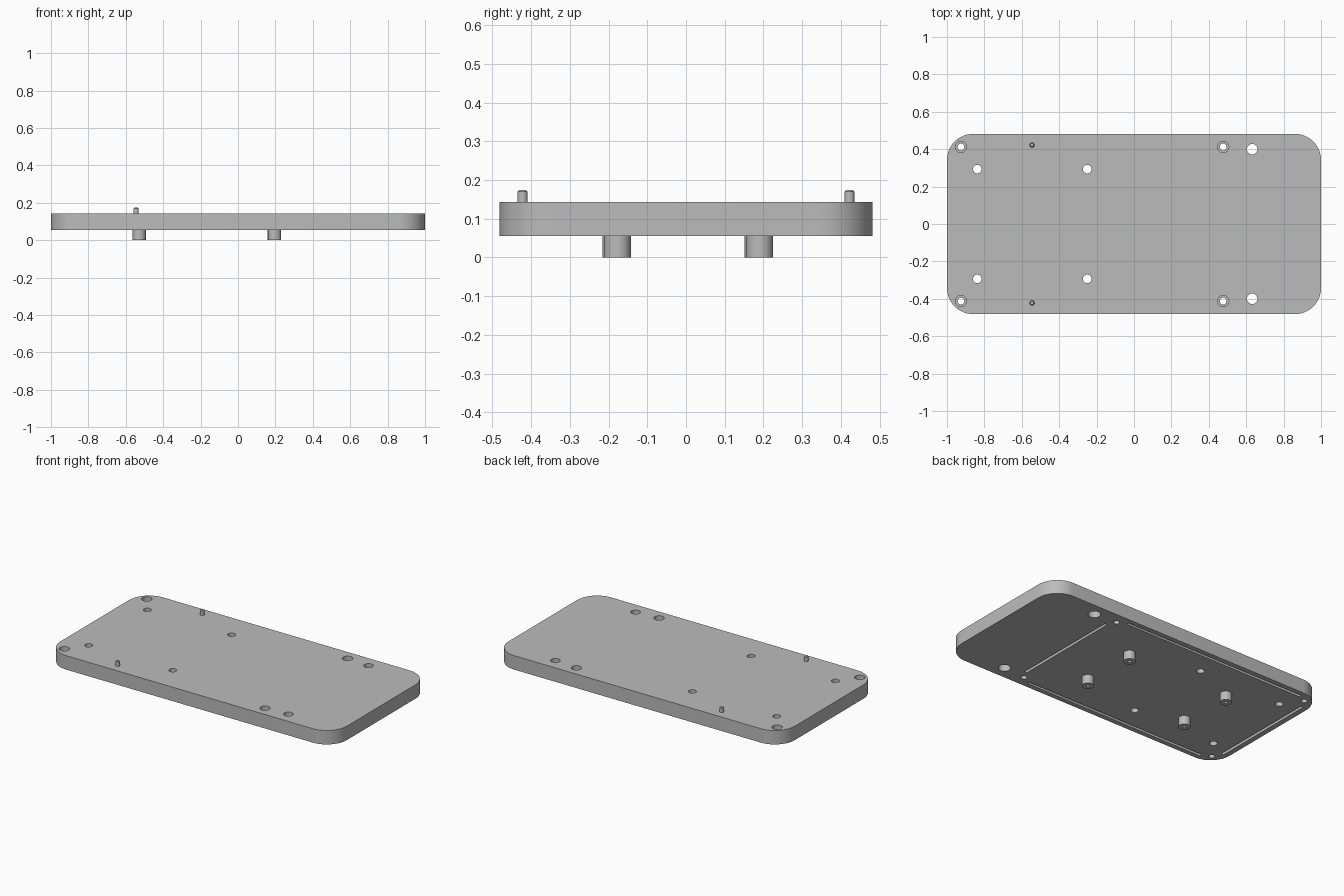
import bpy, bmesh, math

if "Cube" in bpy.data.objects:
    bpy.data.objects.remove(bpy.data.objects["Cube"])

Z0, Z1 = 0.055, 0.143          # plate underside and top
HX, HY, R = 1.0, 0.482, 0.14   # plate half sizes and corner radius

grey = bpy.data.materials.new("grey")
grey.diffuse_color = (0.5, 0.5, 0.5, 1)
grey.use_nodes = True
grey.node_tree.nodes["Principled BSDF"].inputs["Base Color"].default_value = grey.diffuse_color


def lathe(bm, x, y, profile, n=32):
    """Closed solid of revolution from (radius, z) pairs, listed bottom to top."""
    rings = []
    for r, z in profile:
        rings.append([bm.verts.new((x + r * math.cos(2 * math.pi * i / n),
                                    y + r * math.sin(2 * math.pi * i / n), z)) for i in range(n)])
    for a, b in zip(rings, rings[1:]):
        for i in range(n):
            j = (i + 1) % n
            bm.faces.new((a[i], a[j], b[j], b[i]))
    bm.faces.new(rings[0][::-1])
    bm.faces.new(rings[-1])


def rounded_box(bm, cx, cy, hx, hy, r, z0, z1, seg=12):
    """Vertical prism with a rounded-rectangle outline."""
    pts = []
    for k, (sx, sy) in enumerate([(1, 1), (-1, 1), (-1, -1), (1, -1)]):
        for i in range(seg + 1):
            a = math.pi / 2 * (k + i / seg)
            pts.append((cx + sx * (hx - r) + r * math.cos(a), cy + sy * (hy - r) + r * math.sin(a)))
    lo = [bm.verts.new((x, y, z0)) for x, y in pts]
    hi = [bm.verts.new((x, y, z1)) for x, y in pts]
    bm.faces.new(lo[::-1])
    bm.faces.new(hi)
    for i in range(len(pts)):
        j = (i + 1) % len(pts)
        bm.faces.new((lo[i], lo[j], hi[j], hi[i]))


def make(name, bm):
    bmesh.ops.recalc_face_normals(bm, faces=bm.faces[:])
    me = bpy.data.meshes.new(name)
    bm.to_mesh(me)
    bm.free()
    ob = bpy.data.objects.new(name, me)
    bpy.context.collection.objects.link(ob)
    me.materials.append(grey)
    return ob


def smooth(ob):
    bpy.ops.object.select_all(action='DESELECT')
    ob.select_set(True)
    bpy.context.view_layer.objects.active = ob
    bpy.ops.object.shade_smooth_by_angle(angle=math.radians(30))


# Plate
bm = bmesh.new()
rounded_box(bm, 0, 0, HX, HY, R, Z0, Z1)
plate = make("base_plate", bm)

# Cutter for all holes and grooves
bm = bmesh.new()
lo, hi = Z0 - 0.02, Z1 + 0.02
for s in (-1, 1):
    for x in (-0.925, 0.477):     # screw holes, recessed from the top
        lathe(bm, x, s * 0.412, [(0.018, lo), (0.018, 0.095), (0.03, 0.095), (0.03, hi)])
    for x in (-0.838, -0.25):     # plain through holes
        lathe(bm, x, s * 0.293, [(0.023, lo), (0.023, hi)])
    # wider holes, recessed from below
    lathe(bm, 0.632, s * 0.4, [(0.036, lo), (0.036, 0.1), (0.028, 0.1), (0.028, hi)])
    # underside grooves along the long edges
    rounded_box(bm, -0.224, s * 0.442, 0.645, 0.009, 0.0085, lo, Z0 + 0.03, 4)
for x in (-0.957, 0.509):         # underside grooves across
    rounded_box(bm, x, 0, 0.009, 0.358, 0.0085, lo, Z0 + 0.03, 4)
cutter = make("hole_cutter", bm)
cutter.hide_render = True

mod = plate.modifiers.new("holes", 'BOOLEAN')
mod.operation, mod.solver, mod.object = 'DIFFERENCE', 'EXACT', cutter
bpy.context.view_layer.objects.active = plate
bpy.ops.object.modifier_apply(modifier=mod.name)
bpy.data.objects.remove(cutter)
smooth(plate)

# Locating pins on top, with chamfered tips
for side, s in (("front", -1), ("back", 1)):
    bm = bmesh.new()
    lathe(bm, -0.545, s * 0.422, [(0.013, Z1 - 0.01), (0.013, 0.17), (0.009, 0.174)])
    smooth(make("pin_" + side, bm))

# Standoffs below, each with a blind screw hole; the pattern is very slightly turned
for i, (x, y) in enumerate([(-0.530, 0.186), (0.193, 0.190), (-0.528, -0.181), (0.196, -0.177)]):
    bm = bmesh.new()
    lathe(bm, x, y, [(0.010, 0.035), (0.010, 0), (0.035, 0), (0.035, Z0 + 0.005)])
    smooth(make("standoff_%d" % (i + 1), bm))
